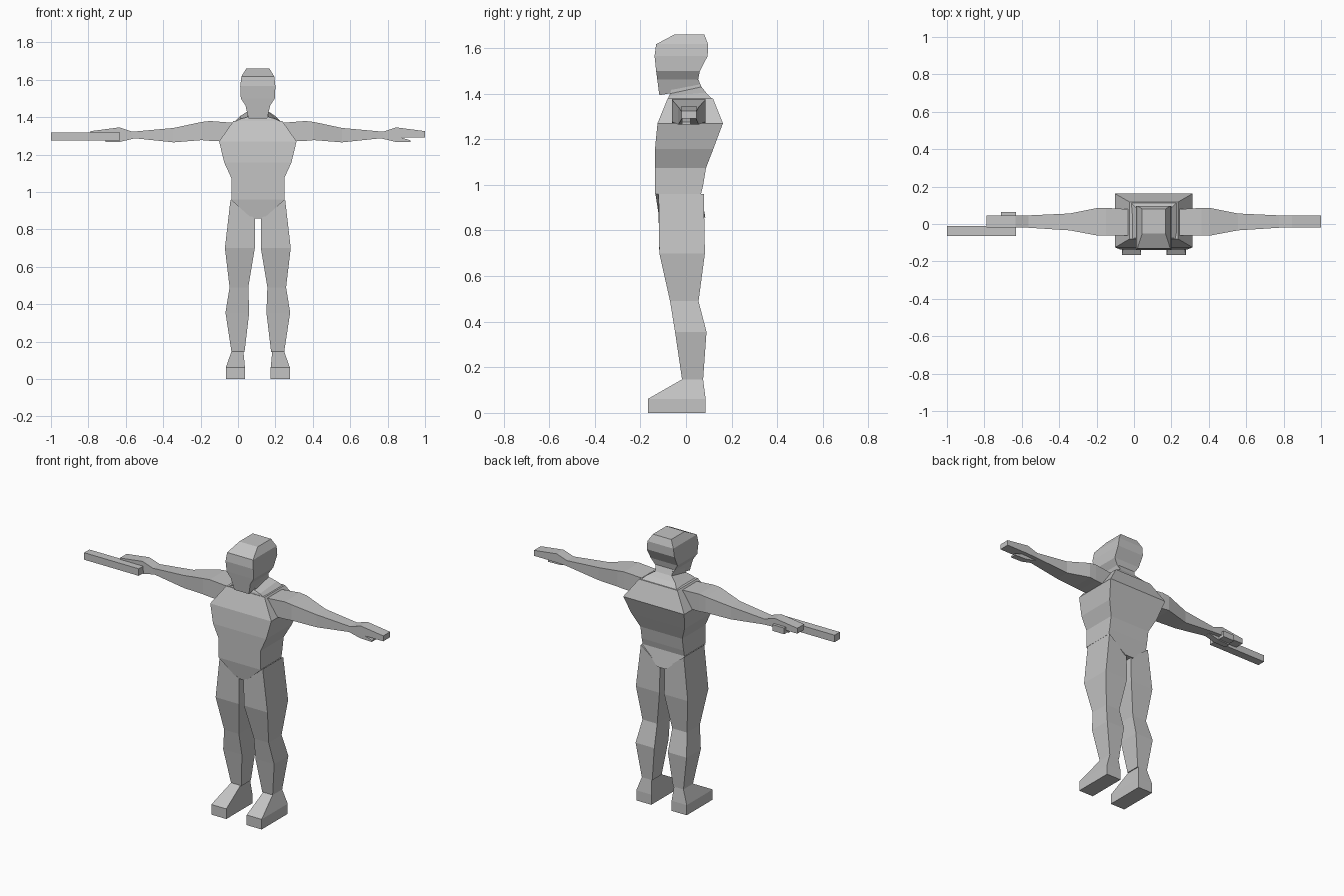
import bpy, bmesh

C = 0.106  # body centre line, shifted by the outstretched weapon

grey = bpy.data.materials.new("plain grey")
grey.diffuse_color = (0.55, 0.55, 0.55, 1)


def zring(x0, x1, y0, y1, z, tilt_x=0, tilt_y=0):
    """Four corners at height z; tilts raise the x1 side / the y1 side."""
    return [(x0, y0, z), (x1, y0, z + tilt_x),
            (x1, y1, z + tilt_x + tilt_y), (x0, y1, z + tilt_y)]


def sym(h, y0, y1, z, tilt_y=0):
    return zring(-h, h, y0, y1, z, 0, tilt_y)


def xring(x, y0, y1, z0, z1):
    return [(x, y0, z0), (x, y1, z0), (x, y1, z1), (x, y0, z1)]


def loft(name, rings, side=1):
    """Skin four-sided rings, measured from the centre line; side=-1 mirrors."""
    bm = bmesh.new()
    loops = [[bm.verts.new((C + side * x, y, z)) for x, y, z in r] for r in rings]
    for a, b in zip(loops, loops[1:]):
        for i in range(4):
            j = (i + 1) % 4
            bm.faces.new((a[i], a[j], b[j], b[i]))
    bm.faces.new(loops[0])
    bm.faces.new(loops[-1])
    bmesh.ops.recalc_face_normals(bm, faces=bm.faces)
    me = bpy.data.meshes.new(name)
    bm.to_mesh(me)
    bm.free()
    me.materials.append(grey)
    ob = bpy.data.objects.new(name, me)
    bpy.context.collection.objects.link(ob)
    return ob


def box(name, x0, x1, y0, y1, z0, z1):
    return loft(name, [xring(x0 - C, y0, y1, z0, z1), xring(x1 - C, y0, y1, z0, z1)])


# Torso
loft("torso", [
    sym(0.142, -0.136, 0.066, 0.96),
    sym(0.142, -0.136, 0.075, 0.998),
    sym(0.142, -0.136, 0.088, 1.075),
    sym(0.180, -0.136, 0.120, 1.158),
    sym(0.207, -0.125, 0.162, 1.27),
    sym(0.130, -0.080, 0.118, 1.38),
])

# Pelvis wedge
loft("pelvis", [
    sym(0.030, -0.118, 0.085, 0.857),
    sym(0.146, -0.134, 0.066, 0.96),
])

# Neck flaring into the shoulders
loft("neck", [
    sym(0.125, -0.078, 0.116, 1.375),
    sym(0.095, -0.075, 0.088, 1.39, 0.015),
    sym(0.056, -0.070, 0.068, 1.40, 0.03),
    sym(0.056, -0.050, 0.053, 1.465),
])

# Head
loft("head", [
    sym(0.050, -0.117, 0.066, 1.393, 0.035),
    sym(0.066, -0.126, 0.053, 1.462),
    sym(0.091, -0.131, 0.061, 1.50),
    sym(0.094, -0.138, 0.095, 1.565),
    sym(0.088, -0.131, 0.097, 1.617),
    sym(0.062, -0.050, 0.080, 1.66),
])

for side, word in ((1, "left"), (-1, "right")):
    # Leg, with the top slanting along the pelvis
    loft(word + "_leg", [
        zring(0.071, 0.141, -0.017, 0.075, 0.145),
        zring(0.046, 0.173, -0.048, 0.090, 0.355),
        zring(0.051, 0.151, -0.070, 0.055, 0.49),
        zring(0.016, 0.176, -0.117, 0.083, 0.70),
        zring(0.016, 0.146, -0.120, 0.078, 0.857, 0.102),
    ], side)

    # Foot
    loft(word + "_foot", [
        zring(0.069, 0.171, -0.166, 0.086, 0.0),
        zring(0.069, 0.171, -0.166, 0.086, 0.062),
        zring(0.077, 0.141, -0.017, 0.075, 0.147),
    ], side)

    # Arm and flat hand
    loft(word + "_arm", [
        xring(0.110, -0.062, 0.078, 1.268, 1.368),
        xring(0.255, -0.062, 0.086, 1.273, 1.379),
        xring(0.300, -0.062, 0.086, 1.277, 1.374),
        xring(0.450, -0.034, 0.056, 1.265, 1.342),
        xring(0.670, -0.020, 0.046, 1.288, 1.322),
        xring(0.740, -0.020, 0.046, 1.291, 1.345),
        xring(0.894, -0.020, 0.046, 1.292, 1.325),
    ], side)

    # Thumb
    loft(word + "_thumb", [
        xring(0.660, -0.018, 0.020, 1.286, 1.300),
        xring(0.735, -0.018, 0.020, 1.268, 1.300),
        xring(0.815, -0.018, 0.020, 1.266, 1.276),
    ], side)

# Weapon held in the right hand: long bar and a grip through the fist
box("weapon_bar", -1.0, -0.63, -0.063, -0.012, 1.274, 1.317)
box("weapon_grip", -0.71, -0.63, -0.02, 0.063, 1.274, 1.312)
